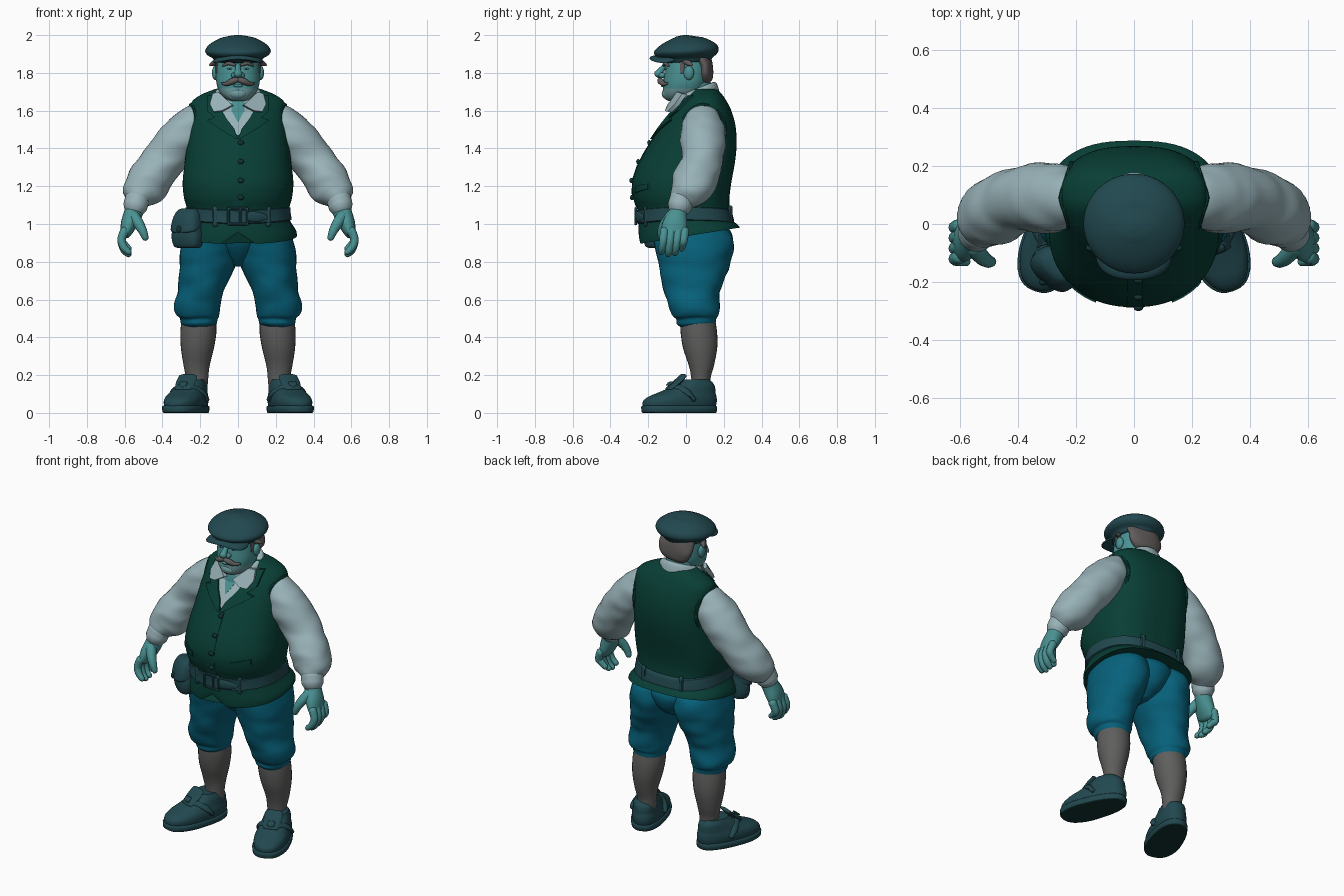
import bpy, bmesh, math
from mathutils import Vector, Matrix, noise

if "Cube" in bpy.data.objects:
    bpy.data.objects.remove(bpy.data.objects["Cube"])


def material(name, r, g, b):
    m = bpy.data.materials.new(name)
    lin = [((c / 255 + 0.055) / 1.055) ** 2.4 if c > 10 else c / 255 / 12.92 for c in (r, g, b)]
    m.diffuse_color = (*lin, 1)
    m.use_nodes = True
    m.node_tree.nodes["Principled BSDF"].inputs["Base Color"].default_value = m.diffuse_color
    return m


SKIN = material("teal_skin", 74, 146, 147)
STUBBLE = material("pale_stubble", 110, 154, 158)
VEST = material("dark_green_cloth", 8, 62, 53)
SHIRT = material("pale_shirt", 152, 178, 184)
BREECHES = material("blue_cloth", 6, 97, 123)
GREY = material("grey_wool", 94, 94, 93)
HAIR = material("grey_hair", 96, 92, 91)
LEATHER = material("slate_leather", 33, 72, 79)
SOLE = material("dark_sole", 18, 50, 50)


def build(name, rings, mat, mirror=False, warp=None, matrix=None, rule=None, mat2=None):
    """Skin a list of point rings, cap both ends, make an object."""
    bm = bmesh.new()
    rows = [[bm.verts.new(warp(p) if warp else p) for p in r] for r in rings]
    n = len(rows[0])
    for a, b in zip(rows, rows[1:]):
        for i in range(n):
            j = (i + 1) % n
            bm.faces.new((a[i], a[j], b[j], b[i]))
    bm.faces.new(rows[0])
    bm.faces.new(rows[-1])
    if matrix:
        bm.transform(matrix)
    if mirror:
        new = bmesh.ops.duplicate(bm, geom=bm.verts[:] + bm.edges[:] + bm.faces[:])["geom"]
        for v in new:
            if isinstance(v, bmesh.types.BMVert):
                v.co.x *= -1
    bmesh.ops.recalc_face_normals(bm, faces=bm.faces[:])
    if rule:
        for f in bm.faces:
            f.material_index = int(rule(f.calc_center_median()))
    me = bpy.data.meshes.new(name)
    bm.to_mesh(me)
    bm.free()
    me.materials.append(mat)
    if mat2:
        me.materials.append(mat2)
    ob = bpy.data.objects.new(name, me)
    bpy.context.collection.objects.link(ob)
    return ob


def dense(keys, steps):
    """Catmull-Rom through tuples of numbers."""
    out = []
    for i in range(len(keys) - 1):
        a, b, c, d = keys[max(i - 1, 0)], keys[i], keys[i + 1], keys[min(i + 2, len(keys) - 1)]
        for s in range(steps):
            t = s / steps
            out.append(tuple(0.5 * (2 * q + (r - p) * t + (2 * p - 5 * q + 4 * r - w) * t * t
                                    + (3 * q - p - 3 * r + w) * t ** 3) for p, q, r, w in zip(a, b, c, d)))
    return out + [tuple(keys[-1])]


def spow(v, e):
    return math.copysign(abs(v) ** e, v)


def loft(name, keys, mat, p=2.0, back=None, seg=40, steps=4, **kw):
    """Horizontal rings (z, x0, x1, y0, y1); p is the squareness, back that of the rear half."""
    rings = []
    for z, x0, x1, y0, y1 in dense(keys, steps):
        ring = []
        for i in range(seg):
            t = math.tau * i / seg
            e = 2 / (back if back and math.sin(t) > 0 else p)
            ring.append(Vector(((x0 + x1) / 2 + (x1 - x0) / 2 * spow(math.cos(t), e),
                                (y0 + y1) / 2 + (y1 - y0) / 2 * spow(math.sin(t), e), z)))
        rings.append(ring)
    return build(name, rings, mat, **kw)


def sym(*keys):
    return [(z, -r, r, a, b) for z, r, a, b in keys]


def tube(name, keys, mat, ref=(0, 1, 0), seg=14, steps=4, **kw):
    """Round-ended tube along (x, y, z, width, depth)."""
    ks = dense([k if len(k) == 5 else (*k, k[3]) for k in keys], steps)
    pts = [Vector(k[:3]) for k in ks]
    st = [(pts[i], (pts[min(i + 1, len(pts) - 1)] - pts[max(i - 1, 0)]).normalized(), ks[i][3], ks[i][4])
          for i in range(len(pts))]
    ends = ((0.75, 0.35), (0.5, 0.75))
    (c, t, a, b), (c2, t2, a2, b2) = st[0], st[-1]
    st = [(c - t * min(a, b) * o, t, a * s, b * s) for o, s in ends] + st
    st += [(c2 + t2 * min(a2, b2) * o, t2, a2 * s, b2 * s) for o, s in ends[::-1]]
    rings = []
    for c, t, a, b in st:
        u = t.cross(Vector(ref)).normalized()
        v = u.cross(t)
        rings.append([c + u * a * math.cos(math.tau * i / seg) + v * b * math.sin(math.tau * i / seg)
                      for i in range(seg)])
    return build(name, rings, mat, **kw)


def blob(name, loc, size, mat, seg=18, **kw):
    rings = [[Vector((size[0] * math.sin(f) * math.cos(math.tau * i / seg),
                      size[1] * math.sin(f) * math.sin(math.tau * i / seg), size[2] * math.cos(f)))
              for i in range(seg)] for f in [0.04 + 3.06 * k / 10 for k in range(11)]]
    return build(name, rings, mat, matrix=Matrix.Translation(loc), **kw)


def folds(v):
    return v + noise.noise_vector(Vector((v.x * 7, v.y * 7, v.z * 15))) * 0.010


# Vest body
vest = sym((.935, .312, -.25, .287), (.965, .306, -.252, .274), (1.03, .27, -.248, .238), (1.08, .27, -.258, .232),
           (1.14, .286, -.28, .23), (1.22, .293, -.285, .24), (1.32, .283, -.252, .258), (1.42, .272, -.195, .268),
           (1.52, .262, -.13, .262), (1.6, .255, -.07, .24), (1.65, .242, -.02, .215), (1.687, .19, .01, .19),
           (1.715, .12, .02, .16))
VP, VB = 2.15, 2.6


def hem(v):
    k = max(0, (1.03 - v.z) / .1)
    dz = .17 * v.y * k
    if v.y < -.1:
        dz += .065 * k * max(0, 1 - abs(v.x) / .09)
    return Vector((v.x, v.y, v.z + dz))


loft("vest", vest, VEST, p=VP, back=VB, seg=72, steps=5, warp=hem)
vest_rings = dense(vest, 5)


def vest_front(x, z):
    for a, b in zip(vest_rings, vest_rings[1:]):
        if a[0] <= z <= b[0]:
            t = (z - a[0]) / (b[0] - a[0])
            rx, y0, y1 = (a[i] + (b[i] - a[i]) * t for i in (2, 3, 4))
            return (y0 + y1) / 2 - (y1 - y0) / 2 * max(0, 1 - (abs(x) / rx) ** VP) ** (1 / VP)
    return 0


def patch(name, rows, off, mat, mirror=False, slant=0, cols=8, steps=5):
    """Plate following the vest front, from rows (z, x0, x1)."""
    rings = []
    for (za, a0, a1), (zb, b0, b1) in zip(rows, rows[1:]):
        for s in range(steps + (zb == rows[-1][0])):
            t = s / steps
            z, x0, x1 = za + (zb - za) * t, a0 + (b0 - a0) * t, a1 + (b1 - a1) * t
            xs = [x0 + (x1 - x0) * i / cols for i in range(cols + 1)]
            top = [Vector((x, vest_front(x, z + slant * (x - x0)) - off, z + slant * (x - x0))) for x in xs]
            rings.append(top + [p + Vector((0, off + .01, 0)) for p in reversed(top)])
    return build(name, rings, mat, mirror=mirror)


# Shirt front, open throat, lapels, placket, pockets and buttons
patch("shirt_front", [(1.47, -.004, .004), (1.56, -.065, .065), (1.68, -.13, .13)], .005, SHIRT)
patch("open_throat", [(1.54, -.002, .002), (1.6, -.034, .034), (1.66, -.06, .06)], .009, SKIN)
patch("lapel", [(1.45, .0, .012), (1.505, .02, .1), (1.55, .055, .165), (1.565, .065, .125), (1.6, .085, .165),
                (1.68, .125, .165)], .014, VEST, mirror=True)
patch("placket", [(1.09, -.028, .035), (1.45, -.022, .028)], .004, VEST)
patch("pocket_welt", [(1.165, .13, .23), (1.195, .13, .23)], .007, VEST, mirror=True, slant=.2)
for z in (1.14, 1.23, 1.33, 1.43):
    blob("vest_button", (.015, vest_front(.015, z) - .006, z), (.016, .011, .014), SOLE)

# Armhole rims
rim = [(.25 - .035 * abs(math.cos(t)), .09 + .118 * math.cos(t), 1.49 + .14 * math.sin(t), .01)
       for t in [math.tau * i / 16 for i in range(17)]]
tube("armhole_rim", rim, VEST, ref=(1, 0, 0), seg=8, steps=2, mirror=True)


# Belt, loops and buckle
def sag(v):
    return Vector((v.x, v.y, v.z + .22 * v.x ** 2))


loft("belt", sym((1.0, .265, -.24, .235), (1.005, .283, -.262, .256), (1.04, .279, -.26, .249),
                 (1.07, .277, -.262, .242), (1.075, .26, -.25, .23)), LEATHER, p=VP, back=VB, seg=72, steps=2,
     warp=sag)
for x, y in ((.16, -.212), (-.12, -.235), (.13, .235), (-.13, .235)):
    tube("belt_loop", [(x, y, .995, .014, .012), (x, y, 1.088, .014, .012)], LEATHER, seg=8)
B = -.266
for z in (1.0, 1.082):
    tube("buckle_bar", [(-.05, B, z, .007), (.05, B, z, .007)], LEATHER, seg=8)
for x in (-.05, .05, .012):
    tube("buckle_post", [(x, B, 1.0, .007), (x, B, 1.082, .007)], LEATHER, seg=8)
tube("belt_tail", [(.05, -.262, 1.04, .028, .009), (.11, -.243, 1.037, .026, .009), (.15, -.222, 1.035, .015, .009)],
     LEATHER)

# Hip pouch
P = Matrix.Translation((-.265, -.145, 0)) @ Matrix.Rotation(math.radians(-40), 4, 'Z')
loft("pouch", sym((.872, .055, -.03, .03), (.885, .08, -.05, .045), (.94, .09, -.06, .05), (1.02, .075, -.05, .05),
                  (1.06, .06, -.04, .045)), LEATHER, p=2.8, matrix=P)
loft("pouch_flap", sym((.955, .055, -.072, 0), (.968, .085, -.073, .03), (1.03, .08, -.062, .052),
                       (1.07, .062, -.04, .048), (1.082, .04, -.02, .035)), LEATHER, p=2.6, matrix=P)
blob("pouch_clasp", P @ Vector((0, -.073, .972)), (.015, .011, .018), SOLE)

# Sleeves and cuffs
tube("sleeve", [(.17, .09, 1.55, .08), (.22, .09, 1.53, .103), (.275, .09, 1.48, .118), (.345, .09, 1.4, .116),
                (.415, .078, 1.31, .112), (.475, .045, 1.225, .116), (.515, .01, 1.165, .1), (.535, -.02, 1.125, .068)],
     SHIRT, seg=32, steps=6, mirror=True, warp=folds)
tube("cuff", [(.532, -.02, 1.135, .066), (.545, -.035, 1.09, .064)], SHIRT, seg=24, mirror=True)

# Hands
tube("palm", [(.54, -.03, 1.11, .052, .046), (.553, -.042, 1.06, .05, .05), (.577, -.058, 1.0, .044, .066),
              (.595, -.066, .95, .03, .068)], SKIN, seg=20, mirror=True)
for i, drop in enumerate((.0, -.012, -.006, .018)):
    y = -.12 + .036 * i
    tube("finger", [(.6, y + .006, .965, .024), (.617, y, .915, .022), (.603, y - .006, .875 + drop, .02),
                    (.577, y - .01, .85 + drop, .016)], SKIN, seg=10, mirror=True)
tube("thumb", [(.555, -.075, 1.045, .032), (.525, -.112, 1.0, .028), (.503, -.128, .96, .023), (.49, -.13, .925, .017)],
     SKIN, seg=12, mirror=True)

# Breeches
loft("breeches_leg", [(.455, .135, .285, -.03, .14), (.47, .118, .305, -.05, .155), (.495, .115, .31, -.055, .158),
                      (.515, .105, .328, -.075, .17), (.56, .092, .335, -.092, .178), (.62, .078, .323, -.105, .18),
                      (.7, .052, .316, -.13, .2), (.8, .012, .308, -.15, .232), (.88, -.005, .302, -.165, .25),
                      (.94, -.005, .287, -.18, .24), (.98, -.005, .26, -.18, .205), (1.01, -.005, .22, -.16, .17)],
     BREECHES, p=2.2, back=2.05, mirror=True, warp=folds, steps=5)
loft("breeches_seat", sym((.775, .03, -.05, .12), (.82, .09, -.1, .2), (.88, .15, -.15, .238), (.94, .19, -.175, .246),
                          (1.0, .18, -.17, .21)), BREECHES)

# Stockings
loft("stocking", [(.08, .165, .27, .03, .13), (.18, .158, .275, .028, .13), (.25, .15, .288, .015, .148),
                  (.34, .128, .302, -.015, .165), (.42, .115, .305, -.028, .165), (.49, .115, .3, -.03, .155)],
     GREY, mirror=True, seg=28)

# Shoes, turned outward
S = Matrix.Translation((.2, .162, 0)) @ Matrix.Rotation(math.radians(20), 4, 'Z')


def toe(v):
    return Vector((v.x * (1 + .18 * min(1, max(0, -v.y / .28))), v.y, v.z))


loft("shoe_sole", sym((0, .08, -.405, -.012), (.004, .087, -.415, -.005), (.032, .089, -.418, -.002),
                      (.038, .082, -.41, -.01)), LEATHER, p=2.5, steps=2, warp=toe, matrix=S, mirror=True,
     rule=lambda c: c.z < .003, mat2=SOLE)
loft("shoe_upper", sym((.03, .08, -.41, -.01), (.06, .084, -.41, -.003), (.085, .082, -.38, -.005),
                       (.105, .076, -.33, -.01), (.128, .071, -.272, -.012), (.152, .066, -.222, -.02),
                       (.176, .056, -.192, -.045)), LEATHER, p=2.4, warp=toe, matrix=S, mirror=True)
tube("shoe_tongue", [(0, -.27, .125, .045, .012), (0, -.22, .165, .055, .013), (0, -.188, .197, .05, .011)],
     LEATHER, ref=(0, 0, 1), matrix=S, mirror=True)
tube("shoe_strap", [(-.092, -.16, .07, .02, .012), (-.08, -.2, .115, .02, .012), (0, -.255, .147, .022, .012),
                    (.08, -.2, .115, .02, .012), (.092, -.16, .07, .02, .012)],
     LEATHER, ref=(0, -.5, .85), matrix=S, mirror=True)
tube("shoe_buckle", [(-.018, -.265, .155, .017, .006), (.018, -.265, .155, .017, .006)], LEATHER, ref=(0, -.6, .8),
     matrix=S, mirror=True, seg=8)

# Neck, shirt collar and collar wings
tube("neck", [(0, .06, 1.56, .085), (0, .045, 1.74, .088)], SKIN, seg=28)
loft("collar", sym((1.6, .145, -.085, .182), (1.65, .135, -.08, .176), (1.7, .118, -.065, .16),
                   (1.71, .1, -.055, .142)), SHIRT, seg=48,
     warp=lambda v: Vector((v.x, v.y, v.z + .4 * (v.y - .04))),
     rule=lambda c: abs(c.x) < .04 and c.y < 0, mat2=SKIN)
wing = [Vector(p) for p in ((.03, -.1, 1.63), (.105, -.05, 1.7), (.135, -.02, 1.69), (.15, -.06, 1.635),
                            (.13, -.1, 1.595), (.085, -.112, 1.6))]
build("collar_wing", [wing, [p + Vector((-.006, .025, -.004)) for p in wing]], SHIRT, mirror=True)

# Head with stubble on the jaw
loft("head", sym((1.652, .04, -.095, .02), (1.665, .068, -.114, .06), (1.695, .096, -.122, .09),
                 (1.745, .114, -.12, .112), (1.8, .116, -.115, .122), (1.86, .112, -.108, .122),
                 (1.91, .1, -.1, .115)), SKIN, p=2.2, rule=lambda c: c.z < 1.722, mat2=STUBBLE)
blob("chin", (0, -.105, 1.69), (.045, .024, .028), STUBBLE)
tube("nose", [(0, -.11, 1.838, .013), (0, -.132, 1.815, .016), (0, -.147, 1.793, .023)], SKIN, ref=(1, 0, 0))
blob("nostril", (.02, -.125, 1.787), (.016, .02, .015), SKIN, mirror=True)
blob("ear", (.12, .015, 1.8), (.018, .028, .038), SKIN, mirror=True)
blob("eye", (.043, -.106, 1.822), (.014, .007, .005), SHIRT, mirror=True)
blob("pupil", (.043, -.111, 1.822), (.005, .004, .005), SOLE, mirror=True)
tube("eyebrow", [(.018, -.118, 1.842, .008), (.05, -.11, 1.85, .009), (.08, -.093, 1.838, .006)], HAIR, mirror=True)
tube("moustache", [(.003, -.138, 1.764, .012), (.03, -.134, 1.756, .017), (.06, -.12, 1.742, .012),
                   (.085, -.1, 1.744, .006)], HAIR, mirror=True)
blob("lower_lip", (0, -.12, 1.732), (.026, .012, .008), SKIN)

# Hair around the back and sides
loft("hair", sym((1.75, .07, .08, .125), (1.768, .09, .075, .138), (1.8, .108, .065, .144), (1.85, .115, .05, .14),
                 (1.89, .11, .02, .13)), HAIR, warp=folds)
tube("side_tuft", [(.11, -.015, 1.866, .012), (.126, .012, 1.852, .015), (.147, .03, 1.842, .007)], HAIR, mirror=True)
tube("sideburn", [(.111, -.02, 1.86, .007, .014), (.114, -.02, 1.8, .005, .01)], HAIR, mirror=True)

# Flat cap and peak
loft("cap_crown", sym((1.855, .112, -.105, .12), (1.86, .124, -.118, .132), (1.878, .135, -.135, .143),
                      (1.893, .16, -.158, .162), (1.915, .174, -.17, .173), (1.942, .16, -.148, .164),
                      (1.968, .125, -.108, .128), (1.988, .08, -.063, .078), (1.998, .03, -.025, .025),
                      (2.0, .01, -.01, .01)), LEATHER, seg=48,
     warp=lambda v: Vector((v.x, v.y, v.z + .04 * v.y * (v.z < 1.99))))
loft("cap_peak", sym((1.872, .115, -.182, -.03), (1.877, .13, -.192, -.02), (1.888, .128, -.19, -.02),
                     (1.895, .11, -.17, -.03)), LEATHER, p=2.3, steps=2,
     warp=lambda v: Vector((v.x, v.y, v.z - 1.6 * v.x ** 2 + .1 * (v.y + .15))))

# Smooth shading with crisp edges
bpy.ops.object.select_all(action='SELECT')
bpy.context.view_layer.objects.active = bpy.context.collection.objects[0]
bpy.ops.object.shade_smooth_by_angle(angle=math.radians(42))
